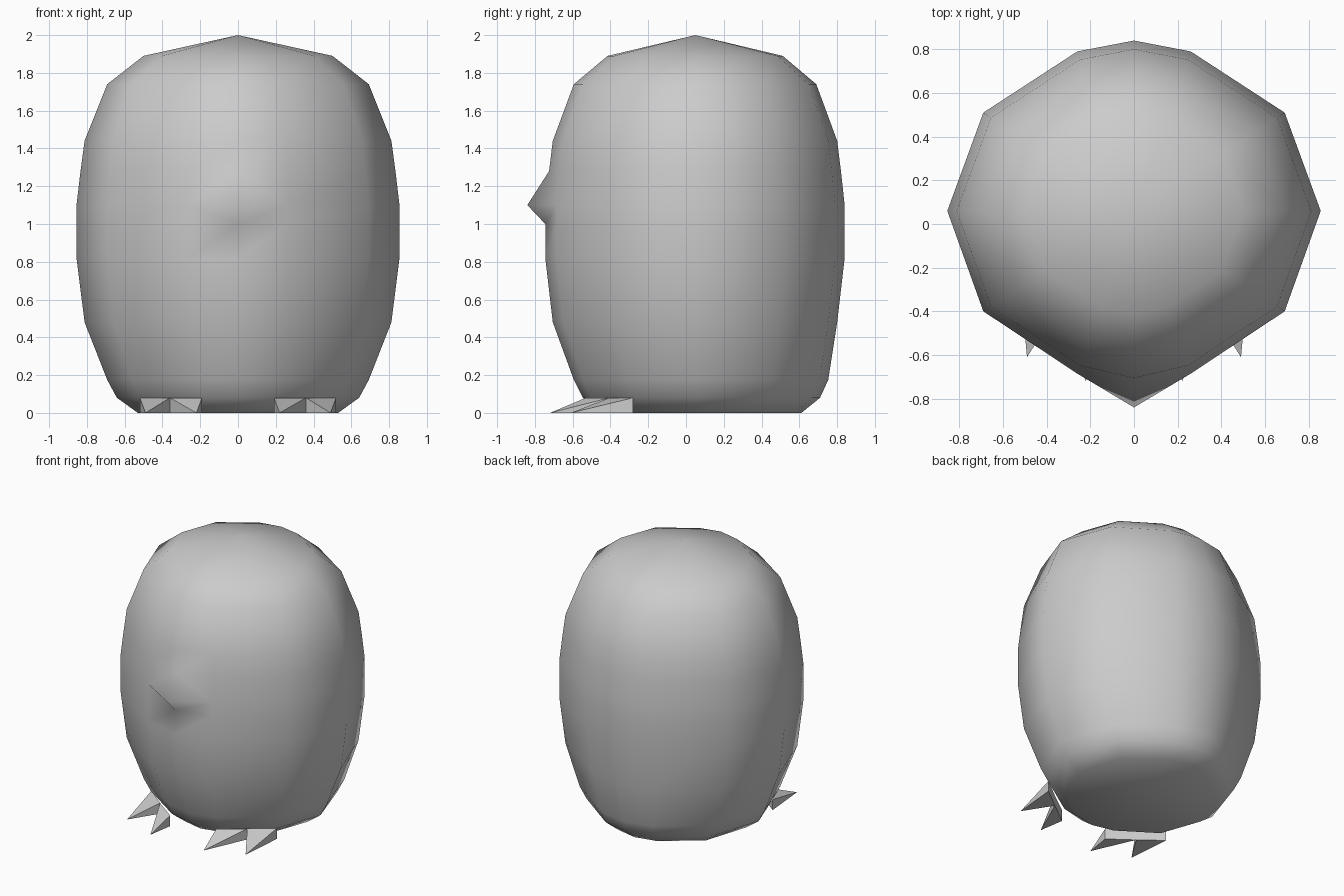
import bpy, bmesh

if "Cube" in bpy.data.objects:
    bpy.data.objects.remove(bpy.data.objects["Cube"])

CY = 0.05  # body axis in y

# Half of the body cross-section at its widest, front to back, relative to the axis
HALF = [(0, -0.795), (0.26, -0.735), (0.69, -0.45), (0.855, 0.01),
        (0.69, 0.46), (0.26, 0.74), (0, 0.79)]
SECTION = HALF + [(-x, y) for x, y in HALF[-2:0:-1]]

# Body profile: height, side/front scale, back scale
PROFILE = [(0.0, 0.62, 0.71), (0.08, 0.75, 0.835), (0.175, 0.81, 0.89),
           (0.48, 0.95, 0.95), (0.82, 1, 1), (1.0, 1, 1), (1.1, 1, 1),
           (1.28, 0.975, 0.975), (1.44, 0.95, 0.95), (1.74, 0.81, 0.81),
           (1.89, 0.585, 0.585)]


def make_object(name, bm, smooth):
    bmesh.ops.recalc_face_normals(bm, faces=bm.faces)
    for f in bm.faces:
        f.smooth = smooth
    mesh = bpy.data.meshes.new(name)
    bm.to_mesh(mesh)
    bm.free()
    ob = bpy.data.objects.new(name, mesh)
    bpy.context.collection.objects.link(ob)
    return ob


# Body: lofted rings, closed by a shallow cone on top and a flat base
bm = bmesh.new()
rings = [[bm.verts.new((x * s, CY + y * (b if y > 0 else s), z)) for x, y in SECTION]
         for z, s, b in PROFILE]
n = len(SECTION)
for lo, hi in zip(rings, rings[1:]):
    for i in range(n):
        j = (i + 1) % n
        bm.faces.new((lo[i], lo[j], hi[j], hi[i]))
for ring, z in ((rings[0], 0.0), (rings[-1], 2.0)):
    tip = bm.verts.new((0, CY, z))
    for i in range(n):
        bm.faces.new((ring[i], ring[(i + 1) % n], tip))
# Beak: pull the front point of one ring forward
rings[6][0].co.y = -0.84
# Split quads beside the beak symmetrically
beak_faces = [f for f in bm.faces if rings[6][0] in f.verts]
for f in beak_faces:
    outer = [v for v in f.verts if v.co.x == 0 and v is not rings[6][0]][0]
    side = [v for v in f.verts if v.co.x != 0 and abs(v.co.z - 1.1) < 0.01][0]
    bmesh.utils.face_split(f, outer, side)
make_object("body", bm, True)

# Feet: two wedge-shaped toes each, growing out of the lower body
TIPS = [(0.22, -0.72), (0.49, -0.61)]
ROOTS = [(0.19, -0.53), (0.36, -0.405), (0.52, -0.28)]
for side, name in ((1, "left_foot"), (-1, "right_foot")):
    bm = bmesh.new()
    for k, tip in enumerate(TIPS):
        pts = [(*ROOTS[k], 0.08), (*ROOTS[k + 1], 0.08),
               (*ROOTS[k + 1], 0), (*ROOTS[k], 0), (*tip, 0)]
        a, b, c, d, t = [bm.verts.new((side * x, y, z)) for x, y, z in pts]
        for face in ((a, b, c, d), (a, b, t), (b, c, t), (c, d, t), (d, a, t)):
            bm.faces.new(face)
    make_object(name, bm, False)
